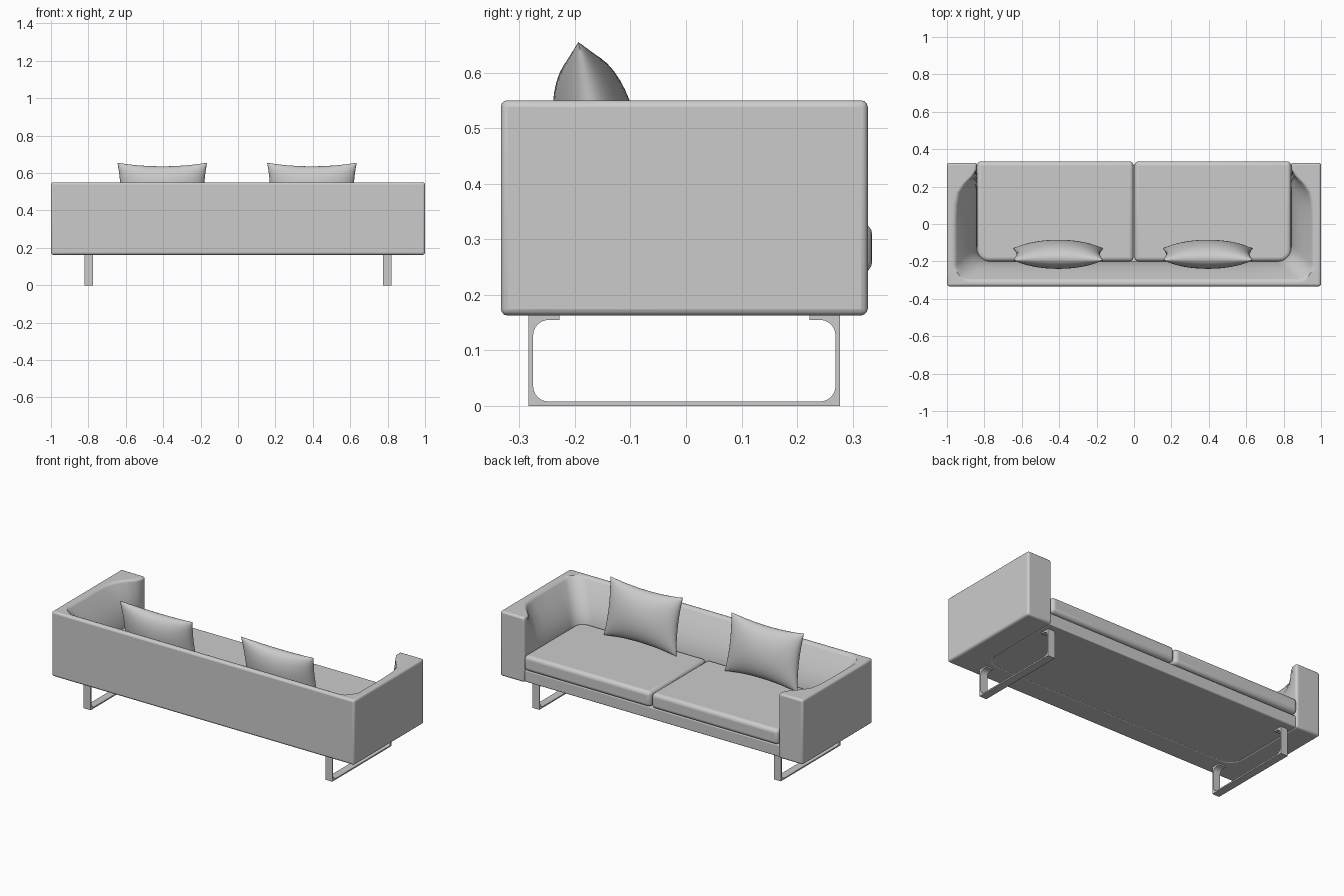
import bpy, bmesh, math
from mathutils import Vector, Matrix

if "Cube" in bpy.data.objects:
    bpy.data.objects.remove(bpy.data.objects["Cube"], do_unlink=True)

fabric = bpy.data.materials.new("grey_fabric")
fabric.use_nodes = True
GREY = (0.6, 0.6, 0.6, 1)
fabric.diffuse_color = GREY
fabric.node_tree.nodes["Principled BSDF"].inputs["Base Color"].default_value = GREY


def finish(bm, name, bevel=0, segments=3, angle=40):
    """Turn a bmesh into a smooth-shaded object with rounded edges."""
    bmesh.ops.remove_doubles(bm, verts=bm.verts, dist=0.0001)
    bmesh.ops.recalc_face_normals(bm, faces=bm.faces)
    mesh = bpy.data.meshes.new(name)
    bm.to_mesh(mesh)
    bm.free()
    mesh.materials.append(fabric)
    obj = bpy.data.objects.new(name, mesh)
    bpy.context.collection.objects.link(obj)
    if bevel:
        mod = obj.modifiers.new("rounded_edges", "BEVEL")
        mod.width = bevel
        mod.segments = segments
        mod.limit_method = "ANGLE"
        mod.angle_limit = math.radians(50)
    bpy.ops.object.select_all(action="DESELECT")
    obj.select_set(True)
    bpy.context.view_layer.objects.active = obj
    bpy.ops.object.shade_smooth_by_angle(angle=math.radians(angle))
    return obj


def prism(points, offset):
    """Extrude a closed outline along an offset."""
    bm = bmesh.new()
    face = bm.faces.new([bm.verts.new(p) for p in points])
    top = bmesh.ops.extrude_face_region(bm, geom=[face])["geom"]
    moved = [v for v in top if isinstance(v, bmesh.types.BMVert)]
    bmesh.ops.translate(bm, verts=moved, vec=offset)
    return bm


def arc(cx, cy, r, start, end, n=6):
    angles = [math.radians(start + (end - start) * i / n) for i in range(n + 1)]
    return [(cx + r * math.cos(a), cy + r * math.sin(a)) for a in angles]


# Arms and back: one padded shell, swept around a U from arm tip to arm tip
BOTTOM, TOP = 0.163, 0.55
BACK, TIP = -0.333, 0.327
stations = []  # outer point, inner point at rim, inner point at seat
for y, rim in ((TIP, 0.84), (0.29, 0.842), (0.26, 0.86), (0.22, 0.9),
               (0.17, 0.937), (0.1, 0.953), (0, 0.957), (-0.12, 0.957)):
    stations.append(((1, y), (rim, y), (0.84, y)))
rim_corner = arc(0.877, -0.22, 0.08, 0, -90)
seat_corner = arc(0.76, -0.12, 0.08, 0, -90)
for i, (rim, seat) in enumerate(zip(rim_corner, seat_corner)):
    outer = (1, rim[1]) if i < 3 else (1, BACK) if i == 3 else (rim[0], BACK)
    stations.append((outer, rim, seat))
stations += [((x, BACK), (x, -0.3), (x, -0.2)) for x in (0.6, 0.3)]
flip = lambda p: (-p[0], p[1])
stations += [tuple(flip(p) for p in s) for s in reversed(stations)]

bm = bmesh.new()
rings = []
for outer, rim, seat in stations:
    ring = [(*outer, BOTTOM), (*outer, TOP)]
    for k in range(9):
        t = k / 8
        p = Vector(rim).lerp(Vector(seat), math.sin(t * math.pi / 2))
        ring.append((p.x, p.y, TOP + (0.29 - TOP) * t))
    ring.append((*seat, BOTTOM))
    rings.append([bm.verts.new(co) for co in ring])
for a, b in zip(rings, rings[1:]):
    for k in range(len(a)):
        n = (k + 1) % len(a)
        bm.faces.new((a[k], a[n], b[n], b[k]))
bm.faces.new(rings[0])
bm.faces.new(rings[-1])
finish(bm, "arms_and_back", bevel=0.012)

# Seat base between the arms
base = [(-0.845, -0.21, 0.165), (0.845, -0.21, 0.165),
        (0.845, 0.317, 0.165), (-0.845, 0.317, 0.165)]
finish(prism(base, (0, 0, 0.07)), "seat_base", bevel=0.006)

# Two seat cushions with a rounded outer back corner
for side, label in ((1, "left"), (-1, "right")):
    outline = [(0.003, -0.2)] + arc(0.78, -0.14, 0.06, -90, 0) + [(0.84, 0.335), (0.003, 0.335)]
    points = [(side * x, y, 0.238) for x, y in outline]
    finish(prism(points, (0, 0, 0.092)), label + "_seat_cushion", bevel=0.022, segments=4)

# Leaning throw pillows with pinched corners
N = 20
for cx, label in ((0.395, "left"), (-0.405, "right")):
    bm = bmesh.new()
    for side in (1, -1):
        grid = []
        for i in range(N + 1):
            row = []
            for j in range(N + 1):
                u = math.sin((i / N - 0.5) * math.pi)
                v = math.sin((j / N - 0.5) * math.pi)
                puff = max(0, (1 - u * u) * (1 - v * v)) ** 0.5
                x = 0.24 * u * (1 - 0.07 * (1 - v * v))
                z = 0.166 * v * (1 - 0.12 * (1 - u * u))
                row.append(bm.verts.new((x, side * 0.074 * puff, z)))
            grid.append(row)
        for a, b in zip(grid, grid[1:]):
            for j in range(N):
                bm.faces.new((a[j], a[j + 1], b[j + 1], b[j]))
    lean = Matrix.Translation((cx, -0.162, 0.492)) @ Matrix.Rotation(math.radians(11), 4, "X")
    bm.transform(lean)
    finish(bm, label + "_pillow", angle=60)

# Flat-bar sled legs: square outside, rounded inside, open at the top
Y0, Y1, H, BAR, R = -0.283, 0.277, 0.163, 0.008, 0.028
lo, hi = Y0 + BAR, Y1 - BAR
zl, zh = BAR, H - BAR
outline = [(Y0 + 0.055, H), (Y0, H), (Y0, 0), (Y1, 0), (Y1, H), (Y1 - 0.055, H), (Y1 - 0.055, zh)]
outline += arc(hi - R, zh - R, R, 90, 0) + arc(hi - R, zl + R, R, 0, -90)
outline += arc(lo + R, zl + R, R, 270, 180) + arc(lo + R, zh - R, R, 180, 90)
outline.append((Y0 + 0.055, zh))
for side, label in ((1, "left"), (-1, "right")):
    points = [(side * 0.775, y, z) for y, z in outline]
    finish(prism(points, (side * 0.046, 0, 0)), label + "_sled_leg")
